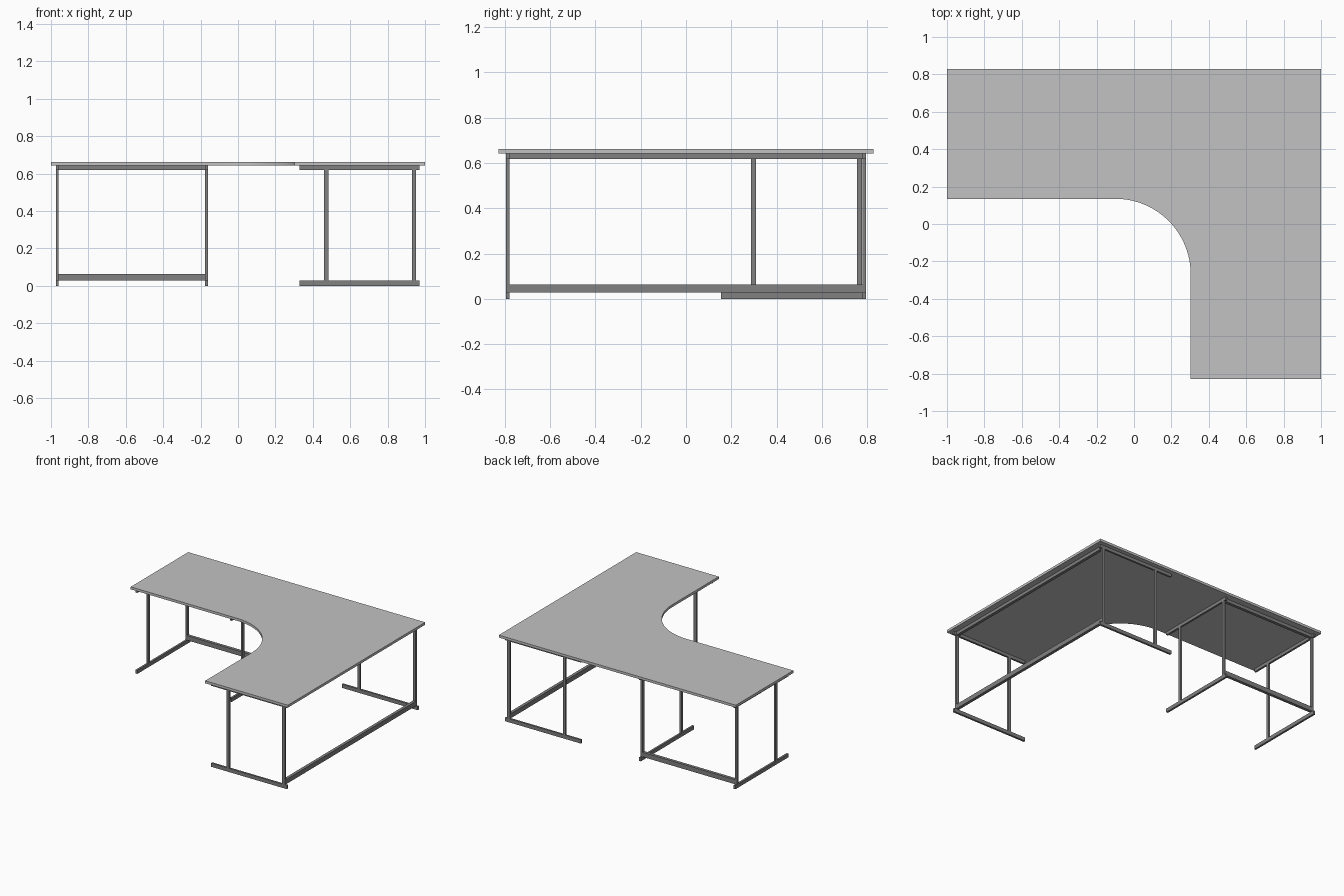
import bpy, bmesh, math

if "Cube" in bpy.data.objects:
    bpy.data.objects.remove(bpy.data.objects["Cube"])

def material(name, v):
    m = bpy.data.materials.new(name)
    m.diffuse_color = (v, v, v, 1)
    m.use_nodes = True
    m.node_tree.nodes["Principled BSDF"].inputs["Base Color"].default_value = m.diffuse_color
    return m

TOP = material("light grey top", 0.54)
METAL = material("mid grey metal", 0.22)

def finish(bm, name, mat):
    bmesh.ops.recalc_face_normals(bm, faces=bm.faces)
    me = bpy.data.meshes.new(name)
    bm.to_mesh(me)
    bm.free()
    me.materials.append(mat)
    ob = bpy.data.objects.new(name, me)
    bpy.context.collection.objects.link(ob)
    return ob

def box(name, x, y, z):
    bm = bmesh.new()
    bmesh.ops.create_cube(bm, size=1)
    for v in bm.verts:
        v.co = [r[0] if c < 0 else r[1] for c, r in zip(v.co, (x, y, z))]
    return finish(bm, name, METAL)

# L-shaped desktop with a rounded inner corner
Z0, Z1 = 0.642, 0.661
outline = [(-1, 0.828), (-1, 0.135)]
for i in range(25):
    a = math.radians(90 - 90 * i / 24)
    outline.append((-0.1 + 0.403 * math.cos(a), -0.268 + 0.403 * math.sin(a)))
outline += [(0.303, -0.828), (1, -0.828), (1, 0.828)]
bm = bmesh.new()
face = bm.faces.new([bm.verts.new((x, y, Z0)) for x, y in outline])
ext = bmesh.ops.extrude_face_region(bm, geom=[face], use_keep_orig=True)
for g in ext["geom"]:
    if isinstance(g, bmesh.types.BMVert):
        g.co.z = Z1
finish(bm, "desktop", TOP)

FOOT, RAIL, BAR = (0, 0.028), (0.028, 0.063), (0.618, Z0)
POST = (0.028, 0.618)
T = 0.0075  # half thickness of the leg frames

# Each unit: two leg frames joined by an upper and a lower rail.
# along_x: the rails run along x and the feet along y (left unit).
def unit(name, along_x, ends, feet, posts):
    def part(n, run, cross, z):
        box(name + "_" + n, *((run, cross) if along_x else (cross, run)), z)
    for i, e in enumerate(ends):
        side = (e - T, e + T)
        part(f"foot_{i}", side, feet, FOOT)
        part(f"top_bar_{i}", side, feet, BAR)
        for j, p in enumerate(posts):
            part(f"post_{i}_{j}", side, p, POST)
    span = (ends[0] + T, ends[1] - T)
    part("lower_rail", span, posts[1], RAIL)
    part("upper_rail", span, posts[1], BAR)

unit("left_frame", True, (-0.966, -0.169), (0.155, 0.795),
     ((0.286, 0.309), (0.755, 0.778)))
unit("right_frame", False, (-0.788, 0.788), (0.33, 0.97),
     ((0.46, 0.483), (0.93, 0.953)))
